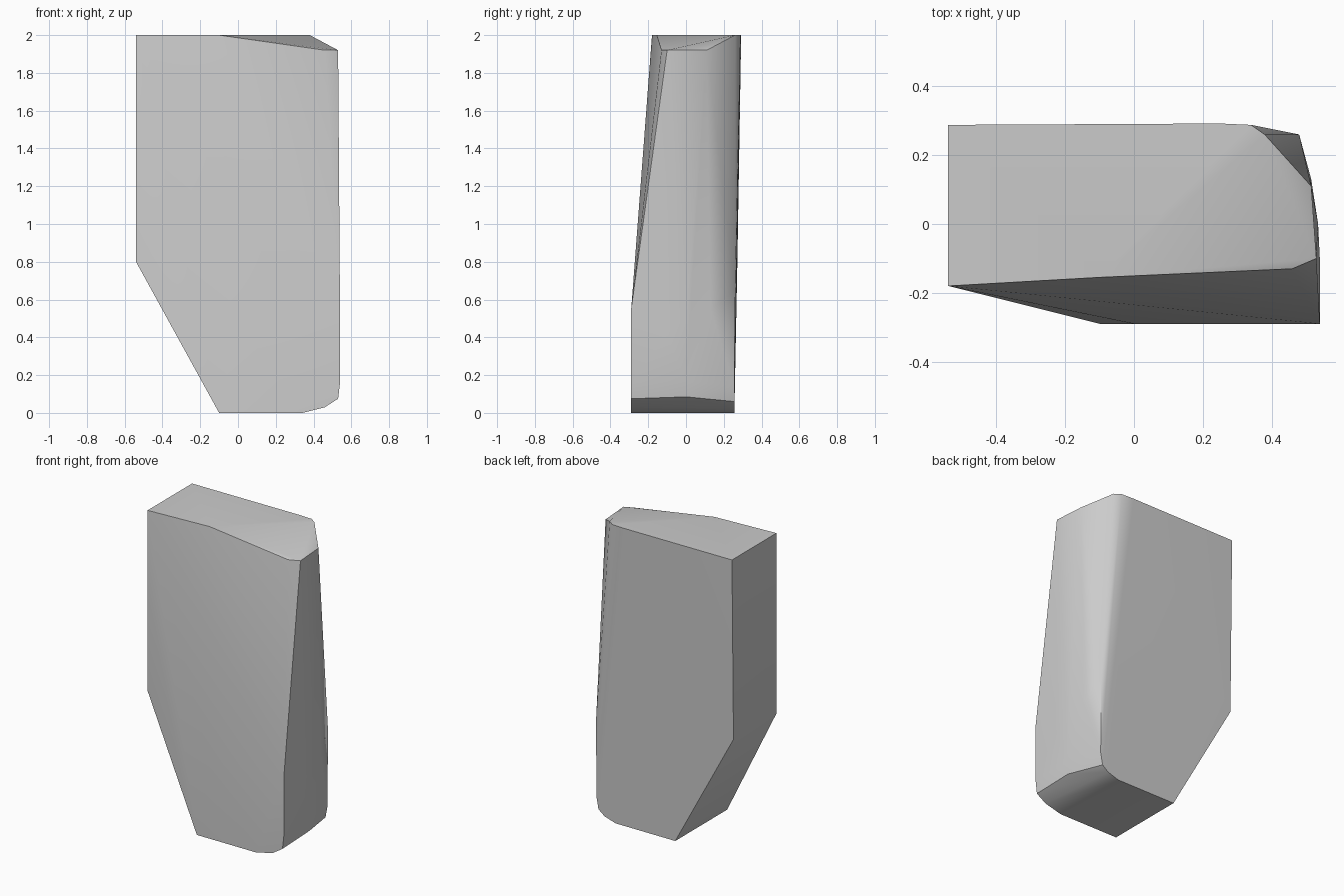
import bpy, bmesh, math

cube = bpy.data.objects.get("Cube")
if cube:
    bpy.data.objects.remove(cube, do_unlink=True)

# Single stone grey
grey = bpy.data.materials.new("stone_grey")
grey.use_nodes = True
colour = (0.6, 0.6, 0.6, 1)
grey.diffuse_color = colour
grey.node_tree.nodes["Principled BSDF"].inputs["Base Color"].default_value = colour

# Top rim, dropping at the chamfered front right corner
top = [(-0.54, -0.18, 2), (-0.54, 0.288, 2), (0.25, 0.292, 2), (0.34, 0.288, 2),
       (0.38, 0.26, 2), (-0.1, -0.155, 2),
       (0.46, -0.13, 1.92), (0.53, -0.1, 1.92), (0.515, 0.11, 1.92)]
# Left edge and the sloping lower left corner
left = [(-0.54, -0.18, 0.8), (-0.54, 0.272, 0.8), (-0.1, -0.29, 0), (-0.1, 0.256, 0)]
# Swell of the front and the bowed right side
swell = [(0, -0.29, 0.48), (0.3, -0.29, 0.55), (0.54, -0.29, 0.55),
         (0.54, -0.1, 0.42), (0.535, 0, 0.5), (0.515, 0.13, 0.55), (0.48, 0.26, 0.65)]
# Rounded lower right corner, front, middle and back
front_round = [(0.34, -0.29, 0), (0.46, -0.29, 0.03), (0.53, -0.29, 0.075), (0.54, -0.29, 0.16)]
middle_round = [(0.527, 0, 0.085), (0.535, 0, 0.17)]
back_round = [(0.34, 0.256, 0), (0.42, 0.256, 0.025), (0.465, 0.256, 0.06), (0.48, 0.256, 0.14)]

# Wrap the profile points into one convex block
bm = bmesh.new()
for point in top + left + swell + front_round + middle_round + back_round:
    bm.verts.new(point)
hull = bmesh.ops.convex_hull(bm, input=bm.verts[:])
loose = [v for v in bm.verts if not v.link_faces]
bmesh.ops.delete(bm, geom=loose, context='VERTS')
bmesh.ops.dissolve_limit(bm, angle_limit=math.radians(0.3), verts=bm.verts[:], edges=bm.edges[:])
bmesh.ops.recalc_face_normals(bm, faces=bm.faces[:])
mesh = bpy.data.meshes.new("stone_block")
bm.to_mesh(mesh)
bm.free()
mesh.materials.append(grey)

block = bpy.data.objects.new("stone_block", mesh)
bpy.context.collection.objects.link(block)
bpy.ops.object.select_all(action='DESELECT')
block.select_set(True)
bpy.context.view_layer.objects.active = block
bpy.ops.object.shade_smooth_by_angle(angle=math.radians(30))
